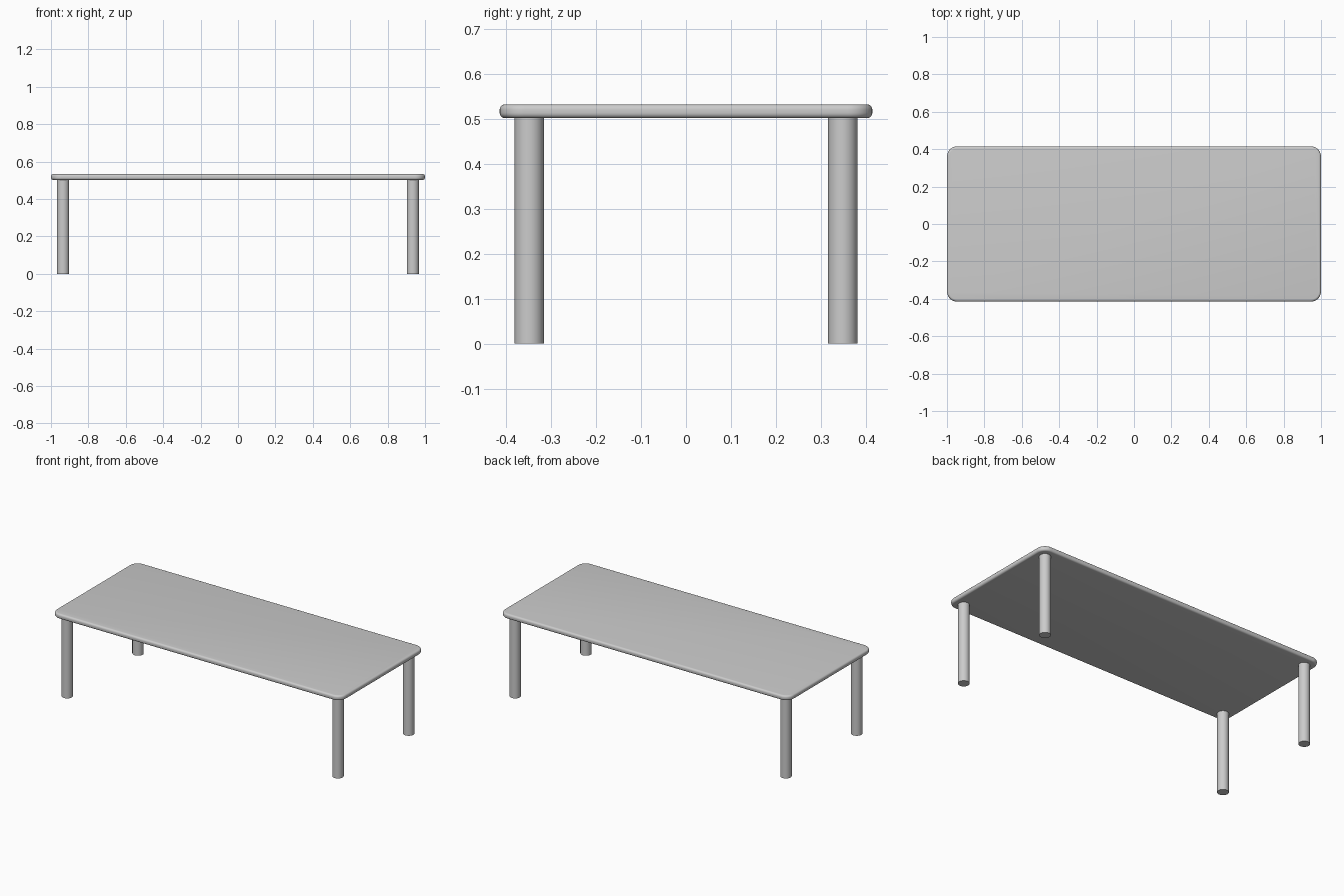
import bpy, bmesh, math

if "Cube" in bpy.data.objects:
    bpy.data.objects.remove(bpy.data.objects["Cube"])

TOP_Z, UNDER_Z = 0.533, 0.502
HALF_X, HALF_Y = 1.0, 0.415
CORNER, EDGE = 0.055, 0.012
LEG_X, LEG_Y, LEG_R = 0.935, 0.349, 0.0325


def finish(bm, name):
    bmesh.ops.recalc_face_normals(bm, faces=bm.faces)
    mesh = bpy.data.meshes.new(name)
    bm.to_mesh(mesh)
    bm.free()
    obj = bpy.data.objects.new(name, mesh)
    bpy.context.collection.objects.link(obj)
    bpy.ops.object.select_all(action='DESELECT')
    obj.select_set(True)
    bpy.context.view_layer.objects.active = obj
    bpy.ops.object.shade_smooth_by_angle(angle=math.radians(35))
    return obj


# Tabletop: stacked rounded-rectangle rings with softened upper and lower edges
def ring(bm, inset, z, steps=10):
    r = CORNER - inset
    verts = []
    for i, (sx, sy) in enumerate([(1, 1), (-1, 1), (-1, -1), (1, -1)]):
        for k in range(steps + 1):
            a = (i + k / steps) * math.pi / 2
            verts.append(bm.verts.new((sx * (HALF_X - CORNER) + r * math.cos(a),
                                       sy * (HALF_Y - CORNER) + r * math.sin(a), z)))
    return verts


bm = bmesh.new()
arc = [k / 5 * math.pi / 2 for k in range(6)]
profile = [(EDGE * (1 - math.sin(a)), UNDER_Z + EDGE * (1 - math.cos(a))) for a in arc]
profile += [(EDGE * (1 - math.sin(a)), TOP_Z - EDGE * (1 - math.cos(a))) for a in reversed(arc)]
rings = [ring(bm, inset, z) for inset, z in profile]
for low, high in zip(rings, rings[1:]):
    n = len(low)
    for i in range(n):
        j = (i + 1) % n
        bm.faces.new((low[i], low[j], high[j], high[i]))
bm.faces.new(rings[0][::-1])
bm.faces.new(rings[-1])
finish(bm, "tabletop")

# Four round legs
for x, side in ((-LEG_X, "left"), (LEG_X, "right")):
    for y, end in ((-LEG_Y, "front"), (LEG_Y, "back")):
        bm = bmesh.new()
        bmesh.ops.create_cone(bm, cap_ends=True, segments=32, radius1=LEG_R,
                              radius2=LEG_R, depth=UNDER_Z)
        leg = finish(bm, f"{end}_{side}_leg")
        leg.location = (x, y, UNDER_Z / 2)
